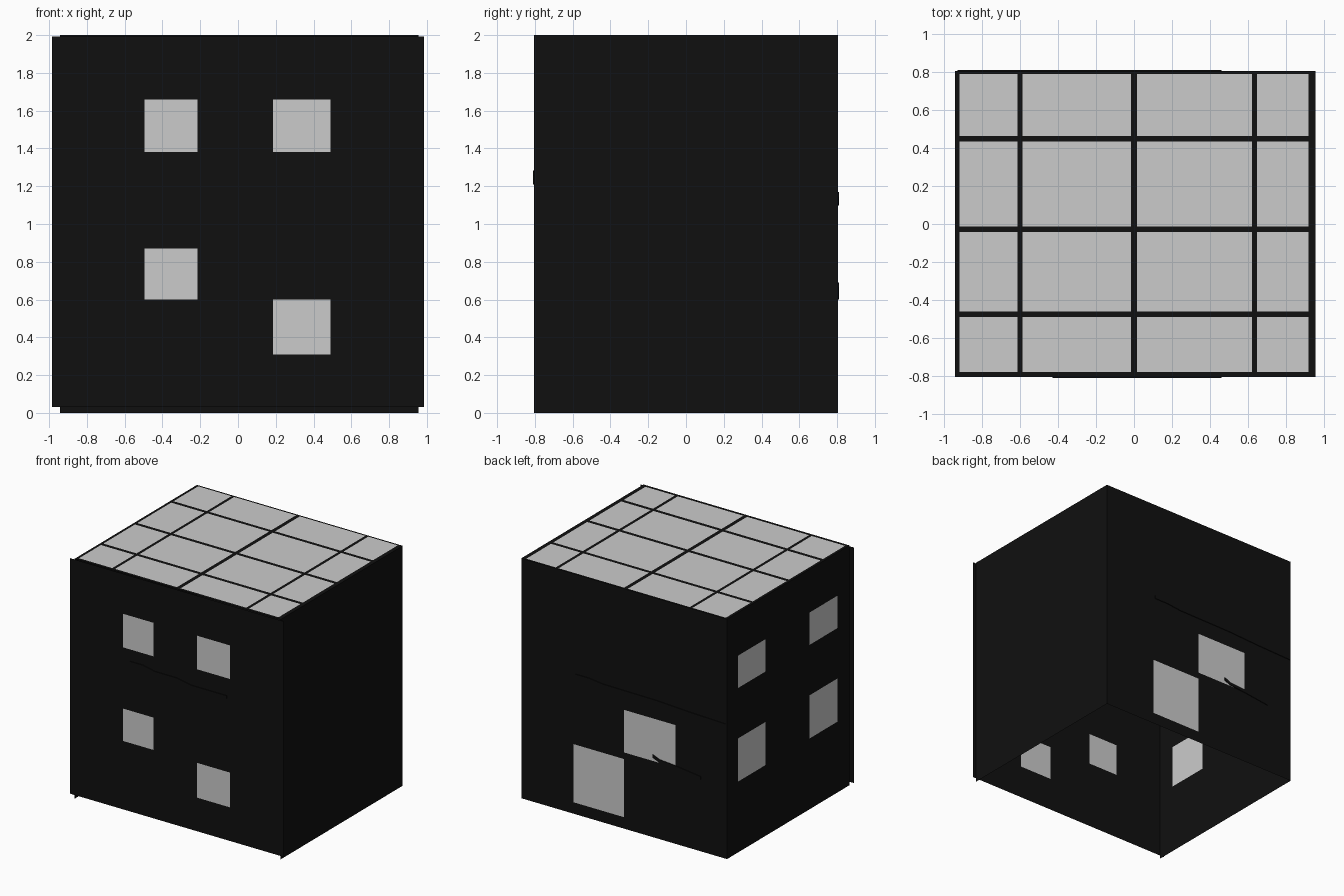
import bpy, bmesh
from mathutils import Vector

if "Cube" in bpy.data.objects:
    bpy.data.objects.remove(bpy.data.objects["Cube"])


def material(name, value):
    m = bpy.data.materials.new(name)
    m.diffuse_color = (value, value, value, 1)
    m.use_nodes = True
    m.node_tree.nodes["Principled BSDF"].inputs["Base Color"].default_value = m.diffuse_color
    return m


BLACK = material("black", 0.005)
GREY = None                      # grey parts keep the default look
CENTRE = Vector((0, 0, 1))
XL, XR, YF, YB, H = -0.942, 0.955, -0.805, 0.805, 2.0


def finish(bm, name, mat):
    # turn every sheet outward, then make the object
    bmesh.ops.remove_doubles(bm, verts=bm.verts, dist=1e-5)
    bm.normal_update()
    for f in bm.faces:
        if f.normal.dot(f.calc_center_median() - CENTRE) < 0:
            f.normal_flip()
    me = bpy.data.meshes.new(name)
    bm.to_mesh(me)
    bm.free()
    if mat:
        me.materials.append(mat)
    ob = bpy.data.objects.new(name, me)
    bpy.context.collection.objects.link(ob)
    return ob


def panel(name, pane_name, place, rect, holes):
    """Thin sheet with flush rectangular panes; rectangles are u0, u1, v0, v1."""
    us = sorted({u for r in [rect] + holes for u in r[:2]})
    vs = sorted({v for r in [rect] + holes for v in r[2:]})
    frame, panes = bmesh.new(), bmesh.new()
    for a, b in zip(us, us[1:]):
        for c, d in zip(vs, vs[1:]):
            u, v = (a + b) / 2, (c + d) / 2
            hit = any(r[0] < u < r[1] and r[2] < v < r[3] for r in holes)
            bm = panes if hit else frame
            bm.faces.new([bm.verts.new(place(*p)) for p in ((a, c), (b, c), (b, d), (a, d))])
    finish(frame, name, BLACK)
    if holes:
        finish(panes, pane_name, GREY)
    else:
        panes.free()


def crack(name, path, y, out, height=0.026):
    """Thin raised jagged band on a wall, its path giving the upper edge."""
    bm = bmesh.new()
    outline = path + [(x, z - height) for x, z in reversed(path)]
    front = [bm.verts.new((x, y + out, z)) for x, z in outline]
    back = [bm.verts.new((x, y, z)) for x, z in outline]
    n, k = len(outline), len(path)
    for i in range(k - 1):
        j = n - 1 - i
        bm.faces.new((front[i], front[i + 1], front[j - 1], front[j]))
    for i in range(n):
        j = (i + 1) % n
        bm.faces.new((front[i], front[j], back[j], back[i]))
    bmesh.ops.recalc_face_normals(bm, faces=bm.faces)
    me = bpy.data.meshes.new(name)
    bm.to_mesh(me)
    bm.free()
    me.materials.append(BLACK)
    bpy.context.collection.objects.link(bpy.data.objects.new(name, me))


# front wall, slightly wider than the rest
panel("front_wall", "front_windows", lambda u, v: (u, YF, v), (-0.985, 0.985, 0.03, 1.993),
      [(-0.495, -0.215, 1.38, 1.66), (0.185, 0.49, 1.38, 1.66),
       (-0.495, -0.215, 0.60, 0.87), (0.185, 0.49, 0.31, 0.60)])

# back wall with a door and a window
panel("back_wall", "back_door_and_window", lambda u, v: (u, YB, v), (XL, XR, 0, H),
      [(0.01, 0.475, 0.095, 0.58), (-0.465, 0.01, 0.635, 0.99)])

# side walls
panel("left_wall", "left_windows", lambda u, v: (XL, u, v), (YF, YB, 0, H),
      [(a, b, c, d) for a, b in ((-0.65, -0.28), (0.30, 0.66))
       for c, d in ((0.59, 0.95), (1.37, 1.64))])
panel("right_wall", "", lambda u, v: (XR, u, v), (YF, YB, 0, H), [])

# roof with dark bars between the panels
cols = [(-0.92, -0.613), (-0.588, -0.017), (0.017, 0.622), (0.648, 0.92)]
rows = [(-0.78, -0.491), (-0.46, -0.043), (-0.012, 0.434), (0.464, 0.79)]
panel("roof_bars", "roof_panels", lambda u, v: (u, v, H), (XL, XR, YF, YB),
      [c + r for c in cols for r in rows])

# cracks on the front and back walls
crack("front_crack", [(-0.43, 1.283), (-0.31, 1.283), (-0.2, 1.26), (0, 1.26),
                      (0.14, 1.235), (0.46, 1.235)], YF, -0.006)
crack("back_crack_upper", [(0.46, 1.17), (0.33, 1.17), (0.2, 1.155), (-0.3, 1.15),
                           (-0.6, 1.135), (-0.93, 1.125)], YB, 0.006)
crack("back_crack_lower", [(-0.26, 0.69), (-0.32, 0.665), (-0.45, 0.655),
                           (-0.7, 0.625)], YB, 0.006)
